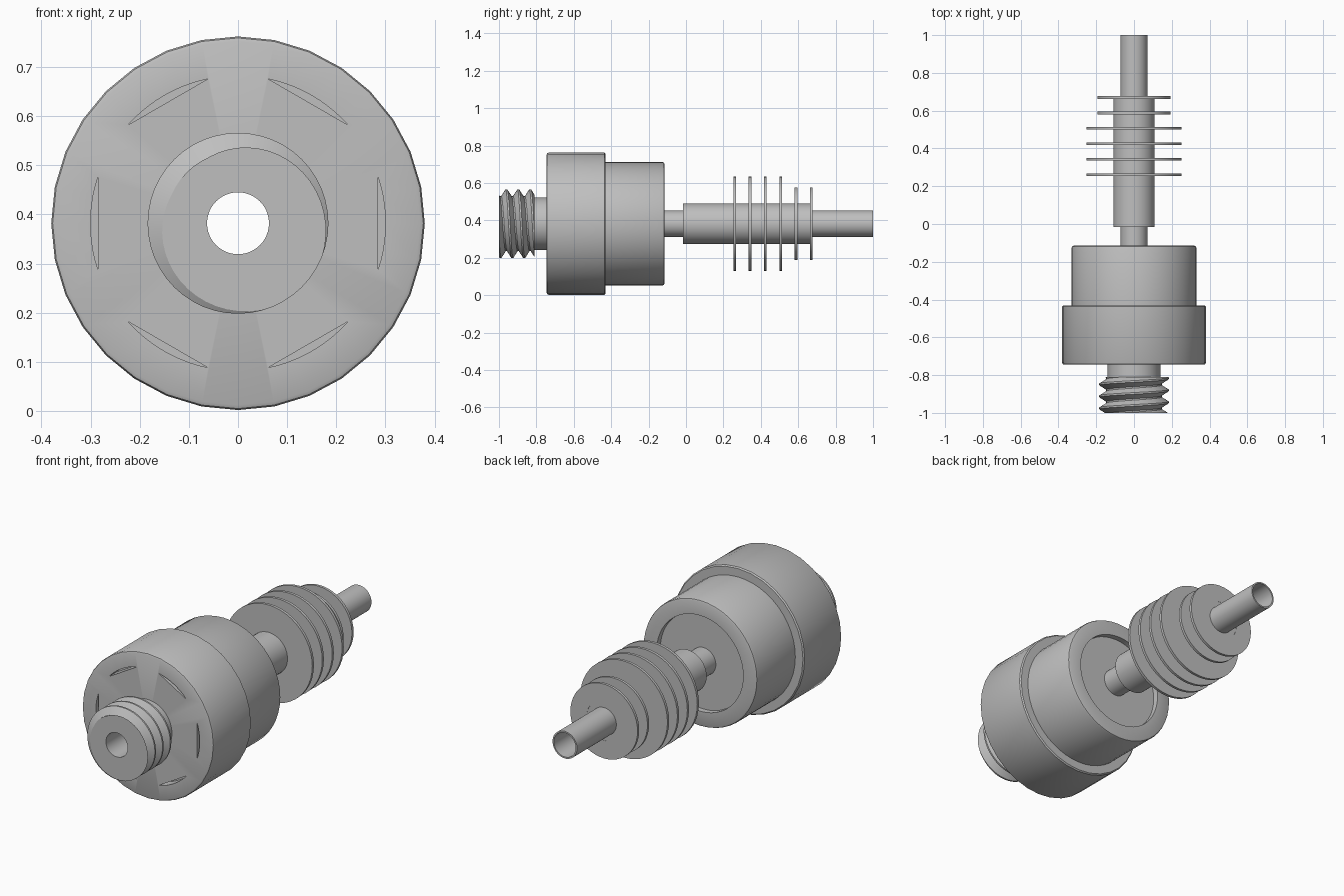
import bpy, bmesh
from math import sin, cos, pi, tau, acos, radians, hypot

AXIS_Z = 0.382   # height of the shared axis, which runs along y
BORE = 0.063

if "Cube" in bpy.data.objects:
    bpy.data.objects.remove(bpy.data.objects["Cube"])

GREY = (0.52, 0.52, 0.52, 1)
metal = bpy.data.materials.new("plain grey metal")
metal.use_nodes = True
metal.diffuse_color = GREY
metal.node_tree.nodes["Principled BSDF"].inputs["Base Color"].default_value = GREY


def at(r, angle, y):
    return (r * cos(angle), y, AXIS_Z + r * sin(angle))


def finish(bm, name, smooth=30):
    bmesh.ops.recalc_face_normals(bm, faces=bm.faces)
    mesh = bpy.data.meshes.new(name)
    bm.to_mesh(mesh)
    bm.free()
    mesh.materials.append(metal)
    obj = bpy.data.objects.new(name, mesh)
    bpy.context.collection.objects.link(obj)
    bpy.ops.object.select_all(action='DESELECT')
    obj.select_set(True)
    bpy.context.view_layer.objects.active = obj
    if smooth:
        bpy.ops.object.shade_smooth_by_angle(angle=radians(smooth))
    return obj


def lathe(name, profile, sides=48):
    """Revolve a closed (radius, y) outline around the axis."""
    bm = bmesh.new()
    rings = [[bm.verts.new(at(r, tau * j / sides, y)) for j in range(sides)]
             for r, y in profile]
    for i, ring in enumerate(rings):
        nxt = rings[(i + 1) % len(rings)]
        for j in range(sides):
            k = (j + 1) % sides
            bm.faces.new((ring[j], ring[k], nxt[k], nxt[j]))
    return finish(bm, name)


def sleeve(name, inner, outer, y0, y1):
    return lathe(name, [(inner, y0), (outer, y0), (outer, y1), (inner, y1)])


# Large front collar with softened rims
collar = lathe("front_collar", [
    (0.068, -0.745), (0.37, -0.745), (0.377, -0.742), (0.38, -0.735),
    (0.38, -0.437), (0.374, -0.431), (0.068, -0.431)], 32)

# Six crescent slots in the collar face: circle segments outside a hexagon
SLOT_R, half = 0.30, acos(0.285 / 0.30)
bm = bmesh.new()
for n in range(6):
    arc = [bm.verts.new(at(SLOT_R, n * pi / 3 + half * (s / 5 - 1), -0.80))
           for s in range(11)]
    face = bm.faces.new(arc)
    depth = bmesh.ops.extrude_face_region(bm, geom=[face])
    moved = [v for v in depth["geom"] if isinstance(v, bmesh.types.BMVert)]
    bmesh.ops.translate(bm, verts=moved, vec=(0, 0.11, 0))
cutter = finish(bm, "slot_cutter", 0)
cutter.hide_render = True
cut = collar.modifiers.new("slots", 'BOOLEAN')
cut.operation, cut.object, cut.solver = 'DIFFERENCE', cutter, 'EXACT'
bpy.context.view_layer.objects.active = collar
bpy.ops.object.modifier_apply(modifier=cut.name)
bpy.data.objects.remove(cutter)

# Rear housing with a shallow round recess in its back face
lathe("rear_housing", [
    (0.068, -0.44), (0.33, -0.44), (0.33, -0.125), (0.327, -0.118),
    (0.32, -0.115), (0.25, -0.115), (0.25, -0.145), (0.068, -0.145)])

# Neck, through tube and heat sleeve
sleeve("neck", 0.068, 0.14, -0.82, -0.74)
sleeve("through_tube", BORE, 0.071, -0.99, 1.0)
sleeve("cooling_sleeve", 0.068, 0.109, -0.015, 0.676)

# Cooling fins: four wide, two narrow
for n in range(6):
    y = 0.26 + 0.082 * n
    sleeve(f"cooling_fin_{n + 1}", 0.10, 0.252 if n < 4 else 0.194,
           y - 0.007, y + 0.007)

# Screw thread: a helical ribbon trimmed flat at both ends
PITCH, STEPS = 0.0635, 48
section = [(-0.07, 0.184), (0.07, 0.184), (0.44, 0.147), (0.56, 0.147)]
bm = bmesh.new()
rows = []
for turn in range(-3, 6):
    for f, r in section:
        rows.append([bm.verts.new(at(r, -pi / 4 - tau * j / STEPS,
                                     -1 + PITCH * (turn + f + j / STEPS)))
                     for j in range(STEPS + 1)])
for a, b in zip(rows, rows[1:]):
    for j in range(STEPS):
        bm.faces.new((a[j], a[j + 1], b[j + 1], b[j]))
bmesh.ops.remove_doubles(bm, verts=bm.verts, dist=0.0001)
for y, side in ((-1, -1), (-0.81, 1)):
    geom = bm.verts[:] + bm.edges[:] + bm.faces[:]
    trim = bmesh.ops.bisect_plane(bm, geom=geom, plane_co=(0, y, 0),
                                  plane_no=(0, side, 0), clear_outer=True)
    rim = [e for e in trim["geom_cut"] if isinstance(e, bmesh.types.BMEdge)]
    cap = bmesh.ops.extrude_edge_only(bm, edges=rim)
    for v in cap["geom"]:
        if isinstance(v, bmesh.types.BMVert):
            x, z = v.co.x, v.co.z - AXIS_Z
            scale = BORE / hypot(x, z)
            v.co.x, v.co.z = x * scale, AXIS_Z + z * scale
finish(bm, "screw_thread", 25)

# Short bore lining at the threaded mouth
sleeve("bore_lining", BORE, 0.07, -1.0, -0.985)
